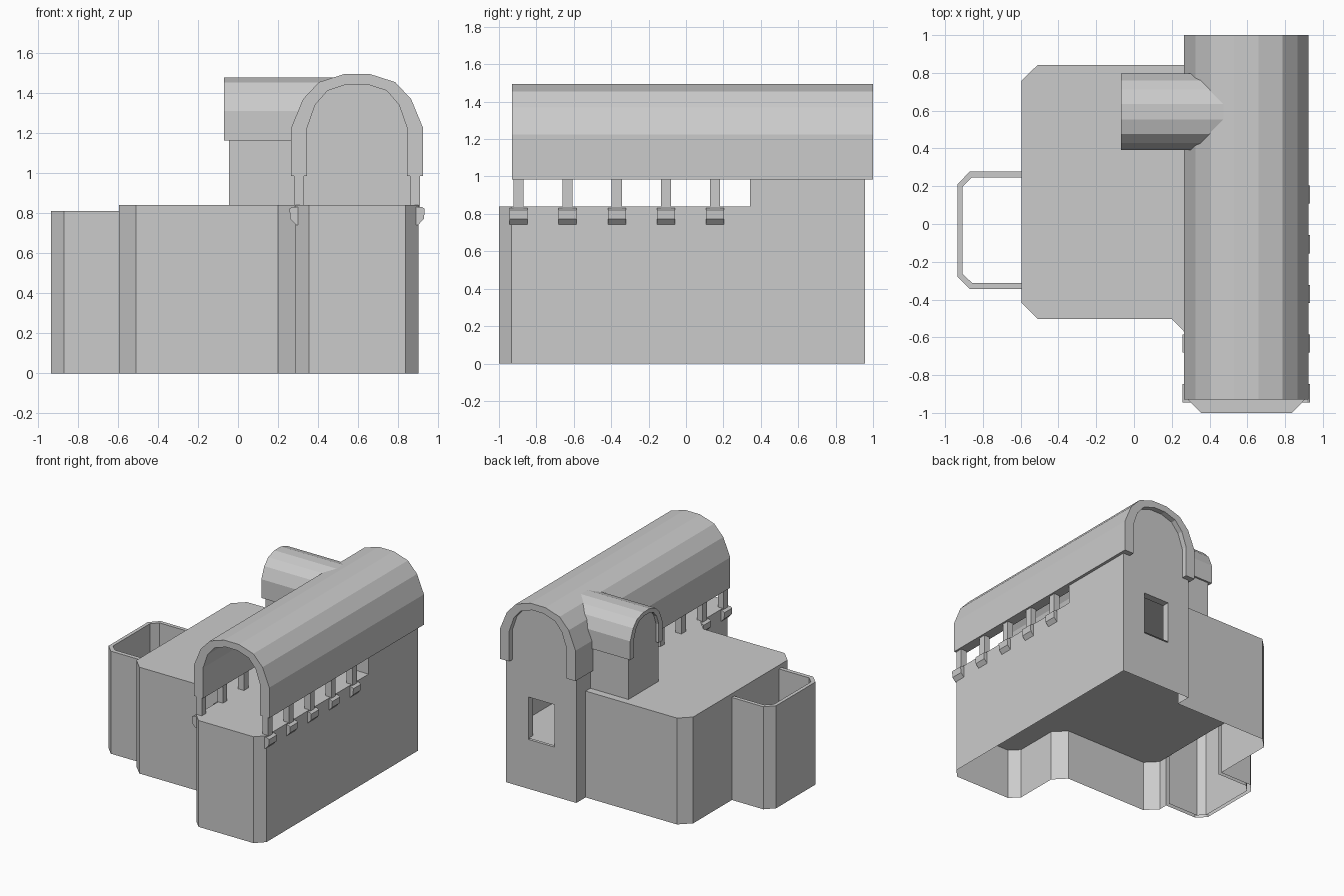
import bpy, bmesh
from mathutils import Vector

cube = bpy.data.objects.get("Cube")
if cube:
    bpy.data.objects.remove(cube, do_unlink=True)

stone = bpy.data.materials.new("grey_stone")
stone.use_nodes = True
stone.diffuse_color = (0.6, 0.6, 0.6, 1)
stone.node_tree.nodes["Principled BSDF"].inputs["Base Color"].default_value = (0.6, 0.6, 0.6, 1)


def finish(name, bm):
    mesh = bpy.data.meshes.new(name)
    bm.to_mesh(mesh)
    bm.free()
    mesh.materials.append(stone)
    obj = bpy.data.objects.new(name, mesh)
    bpy.context.collection.objects.link(obj)


def prism(name, points, direction):
    """Closed solid: a flat outline swept along a direction."""
    bm = bmesh.new()
    face = bm.faces.new([bm.verts.new(p) for p in points])
    out = bmesh.ops.extrude_face_region(bm, geom=[face])
    verts = [v for v in out["geom"] if isinstance(v, bmesh.types.BMVert)]
    bmesh.ops.translate(bm, verts=verts, vec=Vector(direction))
    bmesh.ops.recalc_face_normals(bm, faces=bm.faces)
    finish(name, bm)


def row(bm, points, z):
    return [bm.verts.new((x, y, z)) for x, y in points]


def strip(bm, lower, upper):
    """Quads between two open rows of vertices."""
    for i in range(len(lower) - 1):
        bm.faces.new((lower[i], lower[i + 1], upper[i + 1], upper[i]))


def arch(halves, heights, foot):
    """Half outline mirrored into a round-headed arch, about its spring point."""
    left = [(-halves[0], foot)] + [(-h, z) for h, z in zip(halves, heights)]
    return left + [(-u, z) for u, z in reversed(left)]


FOOT = -0.24
OUTER = arch((0.33, 0.27, 0.19, 0.065), (0, 0.145, 0.23, 0.27), FOOT)
INNER = arch((0.25, 0.21, 0.148, 0.05), (0, 0.115, 0.187, 0.219), FOOT)
VAULT = OUTER + INNER[::-1]


def room_outline(foot):
    return arch((0.307, 0.24, 0.17, 0.055), (0, 0.13, 0.21, 0.245), foot)


# Building shell: open underneath, with a raised floor, roof terrace and back window
TOP, FLOOR, BACK = 0.84, 0.4, 0.957
YARD_BACK, YARD_FRONT = (-0.595, 0.277), (-0.595, -0.345)
plan = [(0.288, BACK), (0.288, 0.842), (-0.51, 0.842), (-0.595, 0.76), YARD_BACK,
        YARD_FRONT, (-0.595, -0.418), (-0.51, -0.503), (0.2, -0.503), (0.288, -0.593),
        (0.288, -0.932), (0.355, -1), (0.837, -1), (0.902, -0.932), (0.902, BACK)]
bm = bmesh.new()
low, mid, high = [row(bm, plan, z) for z in (0, FLOOR, TOP)]
bm.faces.new(high)
bm.faces.new(mid[::-1])
gap = plan.index(YARD_BACK)
strip(bm, low[:gap + 1], mid[:gap + 1])
strip(bm, low[gap + 1:], mid[gap + 1:])
strip(bm, mid, high)


def window_ring(y):
    return [bm.verts.new((x, y, z)) for x, z in
            ((0.48, 0.39), (0.705, 0.39), (0.705, 0.725), (0.48, 0.725))]


wall = [low[0], low[-1], high[-1], high[0]]
opening, reveal = window_ring(BACK), window_ring(0.9)
for i in range(4):
    j = (i + 1) % 4
    bm.faces.new((wall[j], wall[i], opening[i], opening[j]))
    bm.faces.new((opening[j], opening[i], reveal[i], reveal[j]))
finish("building_shell", bm)

# Low yard wall on the side: outer skin, flat coping and inner skin
yard_out = [YARD_BACK, (-0.87, 0.277), (-0.935, 0.21), (-0.935, -0.28),
            (-0.87, -0.345), YARD_FRONT]
yard_in = [(-0.595, 0.247), (-0.857, 0.247), (-0.907, 0.197), (-0.907, -0.265),
           (-0.857, -0.312), (-0.595, -0.312)]
bm = bmesh.new()
rows = [row(bm, pts, z) for pts, z in
        ((yard_out, 0), (yard_out, 0.81), (yard_in, 0.81), (yard_in, 0))]
for lower, upper in zip(rows, rows[1:]):
    strip(bm, lower, upper)
finish("yard_wall", bm)

# Main barrel roof and the closed room behind the gallery
CX, SPRING = 0.595, 1.225
prism("main_vault_roof", [(CX + u, -0.93, SPRING + w) for u, w in VAULT], (0, 1.93, 0))
prism("gallery_back_room",
      [(CX + u, 0.342, SPRING + w) for u, w in room_outline(TOP - SPRING)],
      (0, BACK - 0.342, 0))

# Smaller cross vault and its stair room
K, CY, S_SPRING = 0.615, 0.594, 1.311
prism("cross_vault_roof", [(-0.07, CY + K * u, S_SPRING + K * w) for u, w in VAULT],
      (0.6, 0, 0))
prism("stair_room", [(-0.045, CY + K * u, S_SPRING + K * w)
                     for u, w in room_outline((TOP - S_SPRING) / K)], (0.4, 0, 0))

# Gallery posts with corbels beneath, on both sides
corbel = [(-0.285, 0.832), (-0.322, 0.832), (-0.338, 0.822), (-0.334, 0.772),
          (-0.306, 0.742), (-0.285, 0.742)]
post = [(-0.315, 0.82), (-0.265, 0.82), (-0.265, 1.0), (-0.315, 1.0)]
for side, label in ((1, "right"), (-1, "left")):
    for n in range(5):
        y = -0.896 + 0.263 * n
        for part, shape, width in (("corbel", corbel, 0.096), ("post", post, 0.054)):
            prism(f"gallery_{part}_{label}_{n + 1}",
                  [(CX - side * u, y - width / 2, z) for u, z in shape], (0, width, 0))
